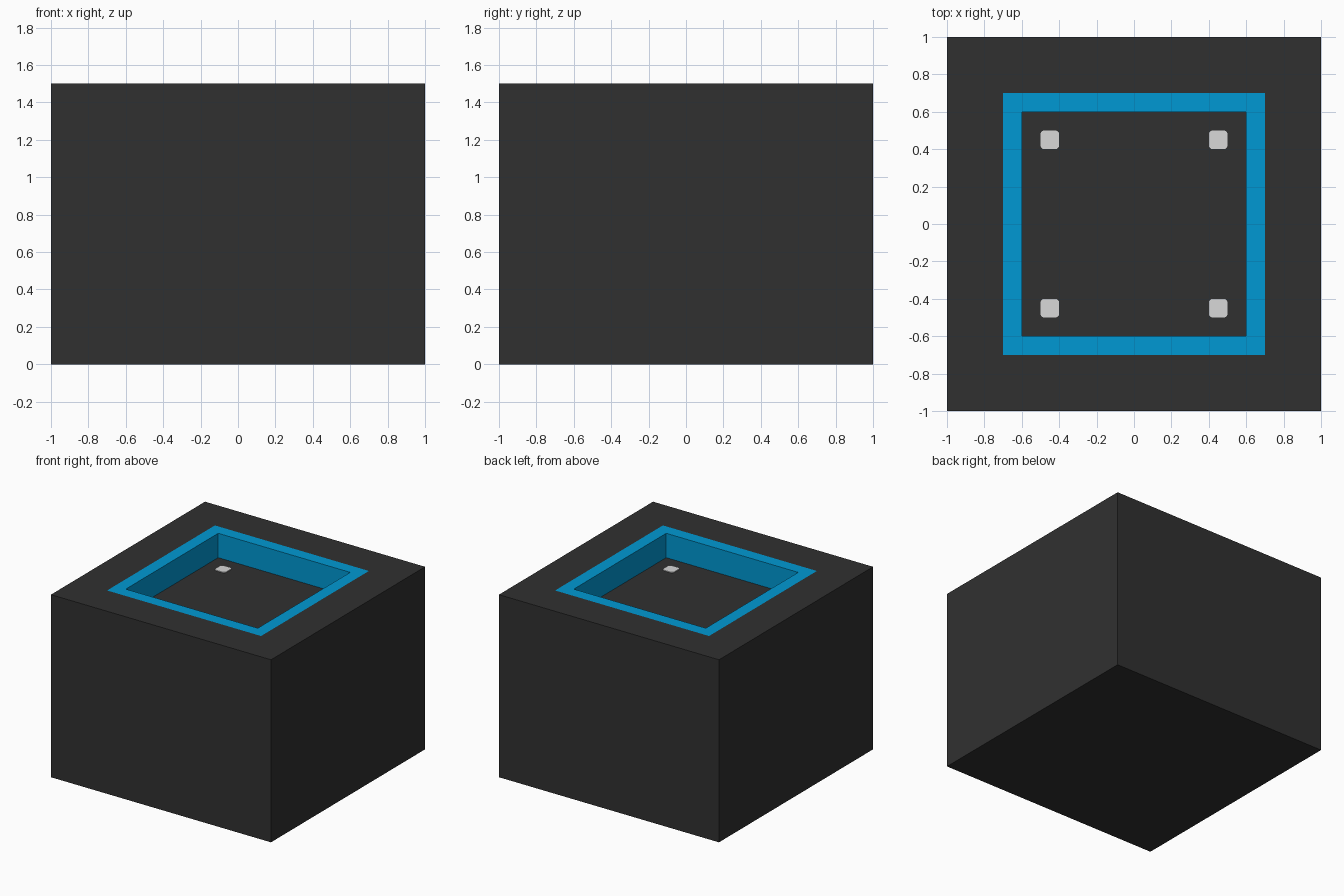
import bpy, bmesh

cube = bpy.data.objects.get("Cube")
if cube:
    bpy.data.objects.remove(cube, do_unlink=True)


def srgb(r, g, b):
    """8-bit display colour to linear RGBA."""
    lin = [c / 12.92 if c <= 0.04045 else ((c + 0.055) / 1.055) ** 2.4
           for c in (r / 255, g / 255, b / 255)]
    return (*lin, 1.0)


def make_material(name, colour):
    mat = bpy.data.materials.new(name)
    mat.use_nodes = True
    mat.diffuse_color = colour
    mat.node_tree.nodes["Principled BSDF"].inputs["Base Color"].default_value = colour
    return mat


def make_object(name, bm, *materials):
    mesh = bpy.data.meshes.new(name)
    bm.to_mesh(mesh)
    bm.free()
    for mat in materials:
        mesh.materials.append(mat)
    obj = bpy.data.objects.new(name, mesh)
    bpy.context.collection.objects.link(obj)
    return obj


def box(size, centre):
    bm = bmesh.new()
    bmesh.ops.create_cube(bm, size=1)
    bmesh.ops.scale(bm, vec=size, verts=bm.verts)
    bmesh.ops.translate(bm, vec=centre, verts=bm.verts)
    return bm


charcoal = make_material("charcoal", srgb(48, 48, 48))
blue = make_material("blue", srgb(0, 153, 212))
light_grey = make_material("light grey", srgb(217, 217, 217))

HEIGHT, DEPTH = 1.5, 0.2
FLOOR = HEIGHT - DEPTH

# Block with a blue rim and a blue-walled recess cut into its top
bm = box((2, 2, HEIGHT), (0, 0, HEIGHT / 2))
bm.normal_update()
top = max(bm.faces, key=lambda f: f.normal.z)
bmesh.ops.inset_region(bm, faces=[top], thickness=0.3, use_even_offset=True)
rim = bmesh.ops.inset_region(bm, faces=[top], thickness=0.1,
                             use_even_offset=True)["faces"]
floor = bmesh.ops.extrude_discrete_faces(bm, faces=[top])["faces"][0]
bmesh.ops.translate(bm, vec=(0, 0, -DEPTH), verts=floor.verts)
walls = [f for e in floor.edges for f in e.link_faces if f != floor]
for face in rim + walls:
    face.material_index = 1
bm.normal_update()
make_object("block", bm, charcoal, blue)

# Four small rounded square pads near the corners of the recess floor
for side_x, x in (("right", -0.45), ("left", 0.45)):
    for side_y, y in (("front", -0.45), ("back", 0.45)):
        bm = box((0.1, 0.1, 0.006), (x, y, FLOOR + 0.003))
        upright = [e for e in bm.edges
                   if abs(e.verts[0].co.z - e.verts[1].co.z) > 0.001]
        bmesh.ops.bevel(bm, geom=upright, offset=0.02, segments=3,
                        profile=0.5, affect='EDGES')
        make_object(f"{side_y}_{side_x}_pad", bm, light_grey)
